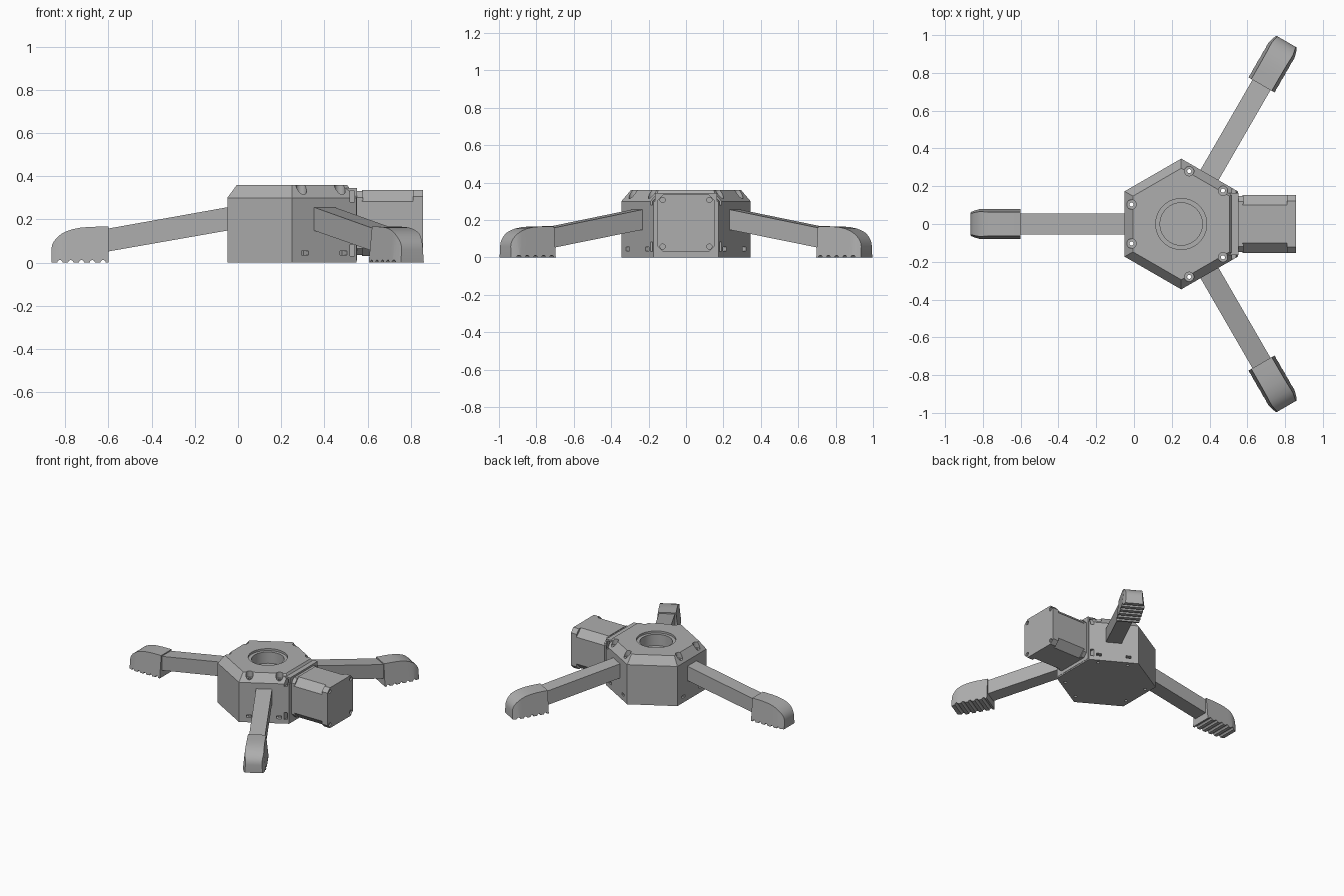
import bpy, bmesh, math
from mathutils import Matrix, Vector

if "Cube" in bpy.data.objects:
    bpy.data.objects.remove(bpy.data.objects["Cube"])

grey = bpy.data.materials.new("plain_grey")
grey.diffuse_color = (0.42, 0.42, 0.42, 1)
grey.use_nodes = True
grey.node_tree.nodes["Principled BSDF"].inputs["Base Color"].default_value = grey.diffuse_color
CX = 0.25                                   # hub axis
LEG_ANGLES = [math.radians(a) for a in (60, 180, 300)]


def loft(name, rings):
    """Closed solid through equally sized point rings."""
    bm = bmesh.new()
    vs = [[bm.verts.new(p) for p in r] for r in rings]
    n = len(vs[0])
    for a, b in zip(vs, vs[1:]):
        for i in range(n):
            j = (i + 1) % n
            bm.faces.new((a[i], a[j], b[j], b[i]))
    bm.faces.new(vs[0][::-1])
    bm.faces.new(vs[-1])
    bmesh.ops.recalc_face_normals(bm, faces=bm.faces)
    me = bpy.data.meshes.new(name)
    bm.to_mesh(me)
    bm.free()
    me.materials.append(grey)
    ob = bpy.data.objects.new(name, me)
    bpy.context.collection.objects.link(ob)
    return ob


def box(name, lo, hi):
    (x0, y0, z0), (x1, y1, z1) = lo, hi
    return loft(name, [[(x0, y0, z), (x1, y0, z), (x1, y1, z), (x0, y1, z)] for z in (z0, z1)])


def cyl(name, r, p, q, n=24):
    p, q = Vector(p), Vector(q)
    rot = (q - p).to_track_quat('Z', 'Y')
    circ = [rot @ Vector((r * math.cos(t), r * math.sin(t), 0))
            for t in (2 * math.pi * (i + 0.5) / n for i in range(n))]
    return loft(name, [[c + e for c in circ] for e in (p, q)])


def boolean(ob, tool, op='DIFFERENCE'):
    m = ob.modifiers.new("cut", 'BOOLEAN')
    m.operation, m.solver, m.object = op, 'EXACT', tool
    bpy.context.view_layer.objects.active = ob
    bpy.ops.object.modifier_apply(modifier=m.name)
    bpy.data.objects.remove(tool)


def smooth(ob):
    bpy.ops.object.select_all(action='DESELECT')
    ob.select_set(True)
    bpy.context.view_layer.objects.active = ob
    bpy.ops.object.shade_smooth_by_angle(angle=math.radians(28))


def hexagon(r, z):
    return [(CX + r * math.cos(t), r * math.sin(t), z)
            for t in (math.radians(30 + 60 * i) for i in range(6))]


# Hub: hexagonal housing with chamfered top
hub = loft("hub", [hexagon(0.346, 0), hexagon(0.346, 0.30), hexagon(0.295, 0.36)])

# Upright motor mounting face on the hub
boolean(hub, box("mount", (0.45, -0.165, 0.01), (0.552, 0.165, 0.345)), 'UNION')

# Stepped round opening in the top
boolean(hub, cyl("bore_rim", 0.135, (CX, 0, 0.345), (CX, 0, 0.5), 48))
boolean(hub, cyl("bore", 0.112, (CX, 0, 0.26), (CX, 0, 0.5), 48))

# Bolt pockets, through holes and nut slots beside each leg
for a in LEG_ANGLES:
    for s in (-1, 1):
        b = a + s * math.radians(21.4)
        x, y = CX + 0.283 * math.cos(b), 0.283 * math.sin(b)
        boolean(hub, cyl("pocket", 0.025, (x, y, 0.316), (x, y, 0.5)))
        boolean(hub, cyl("bolt_hole", 0.011, (x, y, -0.1), (x, y, 0.5), 16))
        slot = box("nut_slot", (0.255, s * 0.103 - 0.018, 0.035), (0.4, s * 0.103 + 0.018, 0.055))
        slot.data.transform(Matrix.Translation((CX, 0, 0)) @ Matrix.Rotation(a, 4, 'Z'))
        boolean(hub, slot)

# Nut slots behind the motor face
for s in (-1, 1):
    for z in (0.057, 0.307):
        y0, y1 = sorted((s * 0.115, s * 0.3))
        boolean(hub, box("motor_slot", (0.52, y0, z - 0.026), (0.54, y1, z + 0.026)))
smooth(hub)


# Motor: chamfered square sections along x
def chamfered(x, h, c, zc=0.183):
    pts = [(h, c - h), (h, h - c), (h - c, h), (c - h, h),
           (-h, h - c), (-h, c - h), (c - h, -h), (h - c, -h)]
    return [(x, y, zc + z) for y, z in pts]


loft("motor_flange", [chamfered(0.55, 0.148, 0.03), chamfered(0.58, 0.148, 0.03)])
loft("motor_body", [chamfered(0.575, 0.153, 0.052), chamfered(0.815, 0.153, 0.052)])
cap = loft("motor_end_cap", [chamfered(0.81, 0.153, 0.03), chamfered(0.857, 0.153, 0.03)])
for sy in (-1, 1):
    for sz in (-1, 1):
        y, z = sy * 0.125, 0.183 + sz * 0.125
        boolean(cap, cyl("screw_hole", 0.014, (0.845, y, z), (0.9, y, z), 16))
smooth(cap)

# Leg: sloping rectangular beam, modelled along +x from the hub axis
W = 0.055
leg = loft("leg", [[(u, -W, z0), (u, W, z0), (u, W, z1), (u, -W, z1)]
                   for u, z0, z1 in ((0.28, 0.152, 0.26), (0.89, 0.045, 0.151))])

# Foot: rounded toe with sloping sides
stations = [(0.85, 0.167, 1), (0.93, 0.166, 1), (0.98, 0.162, 1), (1.02, 0.154, 1),
            (1.05, 0.143, 1), (1.07, 0.132, 0.99), (1.088, 0.117, 0.92),
            (1.102, 0.1, 0.85), (1.111, 0.082, 0.80), (1.115, 0.06, 0.77)]
rings = []
for u, z, f in stations:
    lo, hi = 0.08 * f, (0.08 - 0.105 * z) * f
    rings.append([(u, -lo, 0), (u, lo, 0), (u, hi, z), (u, -hi, z)])
foot = loft("foot", rings)

# Grip grooves under the foot
for i in range(5):
    u = 0.875 + 0.05 * i
    boolean(foot, cyl("groove", 0.012, (u, -0.2, 0), (u, 0.2, 0), 16))
smooth(foot)

# Repeat leg and foot around the hub
for part in (leg, foot):
    for i, a in enumerate(LEG_ANGLES):
        ob = part if i == 0 else part.copy()
        if i:
            bpy.context.collection.objects.link(ob)
        ob.name = f"{part.name.split('_')[0]}_{i + 1}"
        ob.location = (CX, 0, 0)
        ob.rotation_euler = (0, 0, a)
